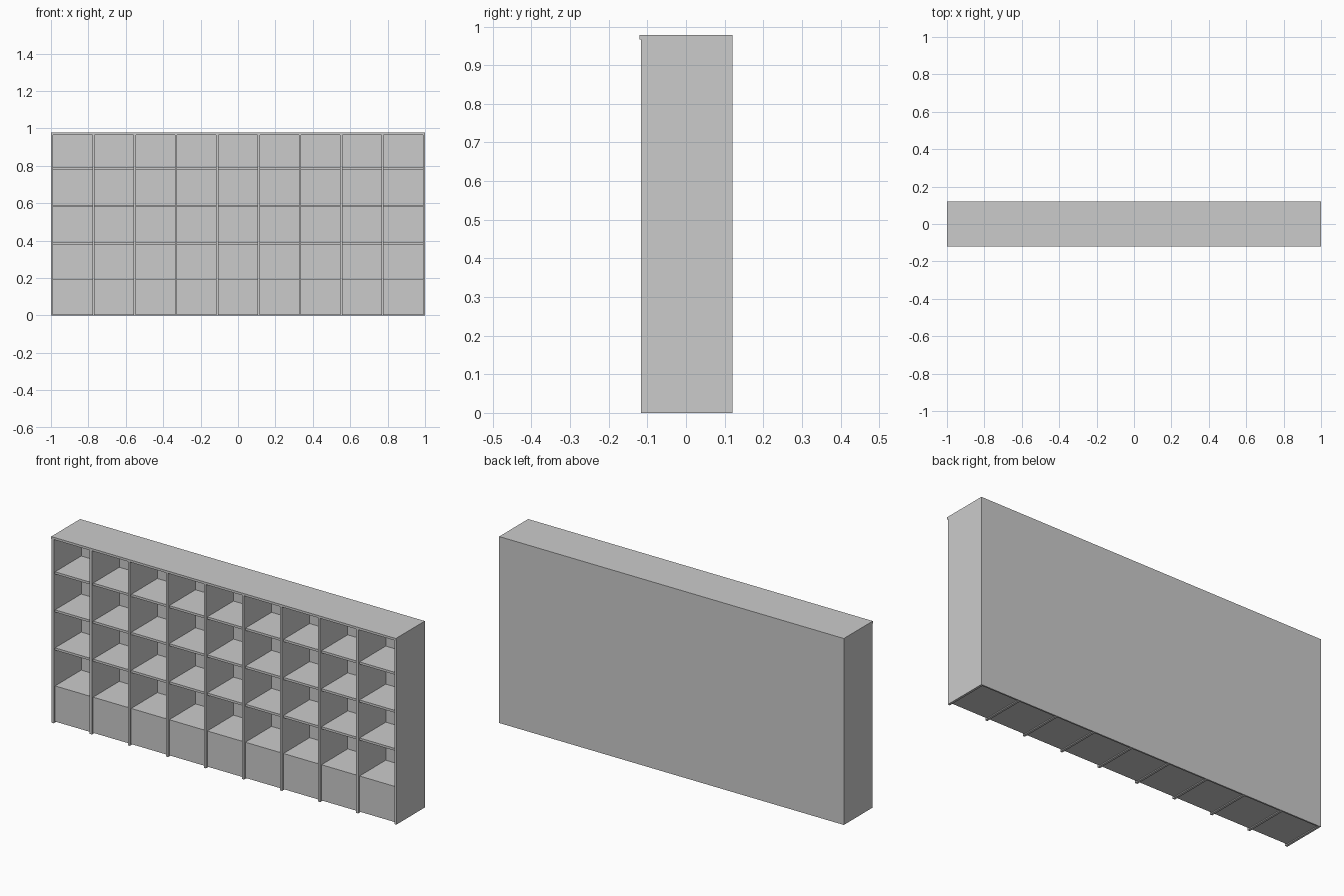
import bpy

if "Cube" in bpy.data.objects:
    bpy.data.objects.remove(bpy.data.objects["Cube"])

W, H, D = 2.0, 0.978, 0.24      # overall size
T = 0.012                       # board thickness
BAYS = 9
FRONT, BACK = -D / 2, D / 2
POST_FRONT = FRONT + 0.004      # uprights sit just behind the top's lip
SHELF_FRONT = FRONT + 0.015     # shelves and drawers are set back further
BACK_FACE = BACK - 0.008
PITCH = (W - T) / BAYS
BASE_TOP = 0.192
ROW = 0.1995


def board(name, x, y, z):
    """Box from (min, max) ranges on each axis."""
    bpy.ops.mesh.primitive_cube_add(
        size=1, location=[(a + b) / 2 for a, b in (x, y, z)])
    ob = bpy.context.object
    ob.name = name
    ob.scale = [b - a for a, b in (x, y, z)]
    bpy.ops.object.transform_apply(location=False, rotation=False, scale=True)
    return ob


# top board with a small front lip
board("top_board", (-W / 2, W / 2), (FRONT, BACK), (H - T, H))

# back panel between the end uprights
board("back_panel", (-W / 2 + T, W / 2 - T), (BACK_FACE, BACK), (0, H - T))

# uprights: end ones run full depth, inner ones stop at the back panel
for i in range(BAYS + 1):
    x = -W / 2 + i * PITCH
    end = i in (0, BAYS)
    board("side_panel" if end else "divider", (x, x + T),
          (POST_FRONT, BACK if end else BACK_FACE), (0, H - T))

# each bay: closed base box and three open shelves above it
for i in range(BAYS):
    bay = (-W / 2 + i * PITCH + T, -W / 2 + (i + 1) * PITCH)
    depth = (SHELF_FRONT, BACK_FACE)
    board("base_box", bay, depth, (0.005, BASE_TOP))
    for r in range(1, 4):
        z = BASE_TOP + r * ROW
        board("shelf", bay, depth, (z - T, z))
